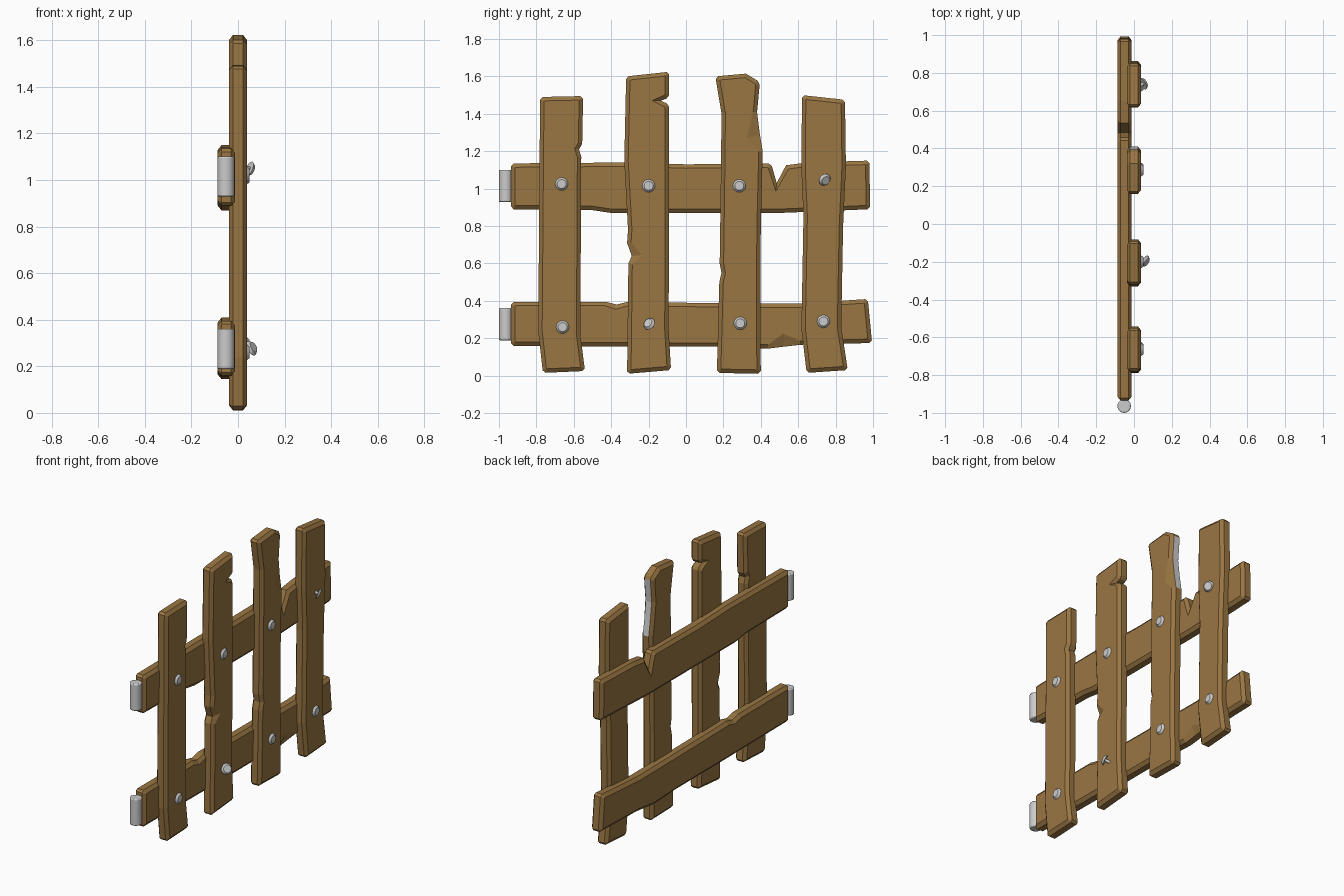
import bpy, bmesh
from mathutils import Vector

if "Cube" in bpy.data.objects:
    bpy.data.objects.remove(bpy.data.objects["Cube"])

wood = bpy.data.materials.new("wood")
wood.diffuse_color = (0.32, 0.18, 0.055, 1)
wood.use_nodes = True
wood.node_tree.nodes["Principled BSDF"].inputs["Base Color"].default_value = wood.diffuse_color


def cut_corners(pts, c=0.014):
    """Clip the sharp convex corners of a counter-clockwise (y, z) outline."""
    out = []
    for i, p in enumerate(pts):
        v = Vector(p[:2])
        a = (v - Vector(pts[i - 1][:2])).normalized()
        b = (Vector(pts[(i + 1) % len(pts)][:2]) - v).normalized()
        if len(p) == 2 and a.x * b.y - a.y * b.x > 0 and a.dot(b) < 0.5:
            out += [(v - a * c, None), (v + b * c, None)]
        else:
            out.append((v, Vector(p[2:]) if len(p) == 4 else None))
    return out


def board(name, pts, x0, x1, inset=0.021, depth=0.017, bare=None):
    """Chamfered board. A point (y, z, fy, fz) also sets its front-face spot, making a chip."""
    outline = cut_corners(pts)
    n = len(outline)
    inner, front = [], []
    for i, (v, chip) in enumerate(outline):
        a = (v - outline[i - 1][0]).normalized()
        b = (outline[(i + 1) % n][0] - v).normalized()
        na, nb = Vector((-a.y, a.x)), Vector((-b.y, b.x))
        off = (na + nb) * inset / max(1 + na.dot(nb), 0.35)
        inner.append(v + off)
        front.append(chip or v + off)
    outer = [v for v, _ in outline]
    bm = bmesh.new()
    rings = [[bm.verts.new((x, p.x, p.y)) for p in ring] for x, ring in
             ((x0, inner), (x0 + depth, outer), (x1 - depth, outer), (x1, front))]
    for lo, hi in zip(rings, rings[1:]):
        for i in range(n):
            j = (i + 1) % n
            bm.faces.new((lo[i], lo[j], hi[j], hi[i]))
    bm.faces.new(rings[0][::-1])
    bm.faces.new(rings[-1])
    bm.normal_update()
    # raw patch left unpainted on a broken edge
    if bare:
        for f in bm.faces:
            c = f.calc_center_median()
            if f.normal.y > 0.8 and bare[0] < c.z < bare[1]:
                f.material_index = 1
    me = bpy.data.meshes.new(name)
    bm.to_mesh(me)
    bm.free()
    me.materials.append(wood)
    me.materials.append(None)
    ob = bpy.data.objects.new(name, me)
    bpy.context.collection.objects.link(ob)


# upright pickets
pickets = [
    [(-0.765, 0.015), (-0.54, 0.025), (-0.565, 0.22), (-0.56, 1.17), (-0.572, 1.21),
     (-0.555, 1.24), (-0.55, 1.495), (-0.78, 1.49), (-0.785, 0.9), (-0.79, 0.24)],
    [(-0.315, 0.01), (-0.08, 0.03), (-0.093, 0.25), (-0.09, 1.0), (-0.09, 1.45),
     (-0.135, 1.47), (-0.09, 1.487), (-0.09, 1.625), (-0.32, 1.6), (-0.33, 1.15),
     (-0.31, 0.78), (-0.315, 0.71), (-0.29, 0.64, -0.235, 0.645), (-0.308, 0.6)],
    [(0.165, 0.015), (0.40, 0.01), (0.397, 0.4), (0.40, 0.8), (0.41, 1.2),
     (0.395, 1.29, 0.325, 1.27), (0.38, 1.41), (0.395, 1.57), (0.32, 1.615), (0.157, 1.6),
     (0.19, 1.4), (0.185, 0.95), (0.18, 0.6), (0.19, 0.55), (0.178, 0.5)],
    [(0.645, 0.015), (0.865, 0.03), (0.83, 0.26), (0.84, 0.8), (0.855, 1.12),
     (0.85, 1.475), (0.62, 1.5), (0.617, 1.1), (0.628, 0.85), (0.617, 0.25)],
]
for i, p in enumerate(pickets):
    board(f"picket_{i + 1}", p, -0.038, 0.038, bare=(1.22, 1.56) if i == 2 else None)

# cross rails behind the pickets
board("upper_rail",
      [(-0.935, 0.89), (-0.5, 0.885), (-0.4, 0.87), (0.5, 0.87), (0.985, 0.89), (0.98, 1.15),
       (0.65, 1.14), (0.535, 1.125), (0.485, 1.03), (0.455, 1.135), (0.0, 1.13), (-0.3, 1.14),
       (-0.935, 1.135)], -0.088, -0.012)
board("lower_rail",
      [(-0.935, 0.16), (-0.3, 0.155), (0.2, 0.155), (0.44, 0.145), (0.52, 0.155, 0.52, 0.225),
       (0.61, 0.165), (0.995, 0.175), (0.972, 0.41), (0.6, 0.385), (0.0, 0.39),
       (-0.31, 0.395), (-0.37, 0.38, -0.375, 0.355), (-0.43, 0.395), (-0.935, 0.395)],
      -0.088, -0.012)


def disc(name, loc, axis, r, r_top, depth):
    bpy.ops.mesh.primitive_cone_add(vertices=16, radius1=r, radius2=r_top, depth=depth, location=loc,
                                    rotation=Vector(axis).to_track_quat('Z', 'Y').to_euler())
    ob = bpy.context.object
    ob.name = name
    bpy.ops.object.shade_smooth_by_angle()
    return ob


# nails driven home
for i, (y, z) in enumerate([(-0.665, 1.025), (-0.2, 1.015), (0.285, 1.015),
                            (-0.66, 0.26), (0.29, 0.28), (0.735, 0.29)]):
    disc(f"nail_{i + 1}", (0.042, y, z), (1, 0, 0), 0.038, 0.024, 0.016)

# loose bent nails
for i, (y, z, axis, out) in enumerate([(-0.2, 0.28, (1, -0.65, 0.55), 0.062),
                                       (0.745, 1.045, (1, 0.5, -0.45), 0.054)]):
    a = Vector(axis).normalized()
    head = Vector((out, y, z))
    disc(f"loose_nail_{i + 1}_head", head, a, 0.034, 0.024, 0.014)
    disc(f"loose_nail_{i + 1}_shank", head - a * 0.025, a, 0.009, 0.009, 0.05)

# hinge barrels
for name, z in (("lower_hinge", 0.275), ("upper_hinge", 1.015)):
    ob = disc(name, (-0.052, -0.964, z), (0, 0, 1), 0.036, 0.036, 0.172)
    bev = ob.modifiers.new("bevel", 'BEVEL')
    bev.width = 0.006
    bev.segments = 2
